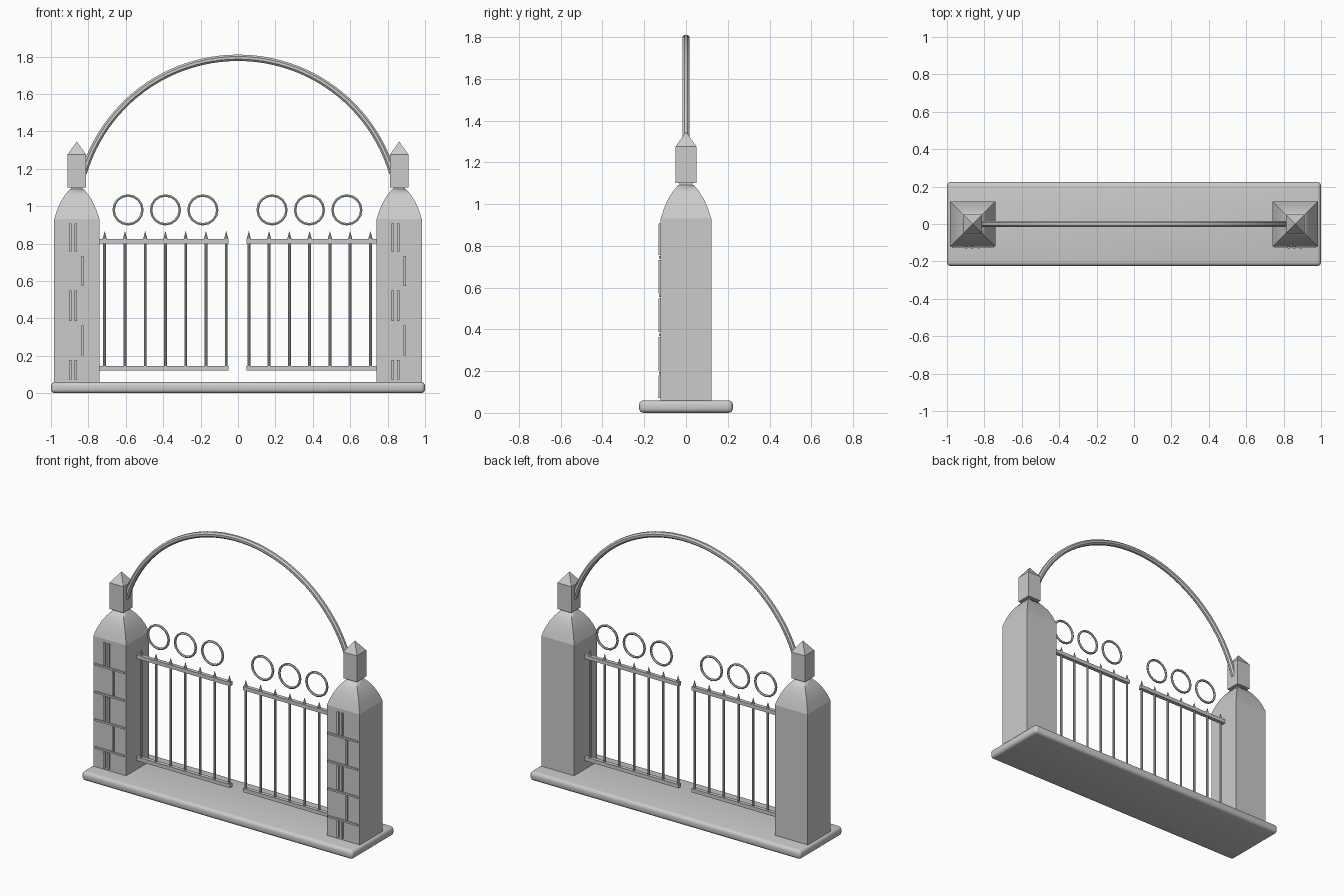
import bpy, bmesh, math
from mathutils import Matrix, Vector

if "Cube" in bpy.data.objects:
    bpy.data.objects.remove(bpy.data.objects["Cube"])

stone = bpy.data.materials.new("grey")
stone.diffuse_color = (0.6, 0.6, 0.6, 1)
stone.use_nodes = True
stone.node_tree.nodes["Principled BSDF"].inputs["Base Color"].default_value = stone.diffuse_color


def finish(name, bm, smooth=False):
    bmesh.ops.recalc_face_normals(bm, faces=bm.faces)
    me = bpy.data.meshes.new(name)
    bm.to_mesh(me)
    bm.free()
    me.materials.append(stone)
    ob = bpy.data.objects.new(name, me)
    bpy.context.collection.objects.link(ob)
    if smooth:
        bpy.ops.object.select_all(action='DESELECT')
        ob.select_set(True)
        bpy.context.view_layer.objects.active = ob
        bpy.ops.object.shade_smooth_by_angle(angle=math.radians(40))
    return ob


def box(bm, x0, x1, y0, y1, z0, z1):
    m = Matrix.Translation(((x0 + x1) / 2, (y0 + y1) / 2, (z0 + z1) / 2))
    m @= Matrix.Diagonal((x1 - x0, y1 - y0, z1 - z0, 1))
    bmesh.ops.create_cube(bm, size=1, matrix=m)


def square_stack(bm, x, profile):
    """Square cross-sections given as (half width, height)."""
    rings = [[bm.verts.new((x + sx * h, sy * h, z))
              for sx, sy in ((-1, -1), (1, -1), (1, 1), (-1, 1))] for h, z in profile]
    for a, b in zip(rings, rings[1:]):
        for i in range(4):
            bm.faces.new((a[i], a[(i + 1) % 4], b[(i + 1) % 4], b[i]))
    bm.faces.new(rings[0][::-1])
    bm.faces.new(rings[-1])


def sweep(bm, centre, major, minor, a0, a1, steps, sides, closed):
    """Round tube along an arc in the xz plane."""
    rings = []
    for i in range(steps if closed else steps + 1):
        a = a0 + (a1 - a0) * i / steps
        out = Vector((math.cos(a), 0, math.sin(a)))
        rings.append([])
        for j in range(sides):
            b = math.tau * (j + 0.5) / sides
            p = centre + out * (major + minor * math.cos(b)) + Vector((0, minor * math.sin(b), 0))
            rings[-1].append(bm.verts.new(p))
    pairs = list(zip(rings, rings[1:])) + ([(rings[-1], rings[0])] if closed else [])
    for a, b in pairs:
        for j in range(sides):
            k = (j + 1) % sides
            bm.faces.new((a[j], a[k], b[k], b[j]))
    if not closed:
        bm.faces.new(rings[0])
        bm.faces.new(rings[-1])


# Rounded base slab
bm = bmesh.new()
box(bm, -1, 1, -0.225, 0.225, 0, 0.06)
bmesh.ops.bevel(bm, geom=bm.edges[:], offset=0.022, segments=4, profile=0.5, affect='EDGES')
finish("base_slab", bm, True)

PX, HW = 0.862, 0.121
for side, cx in (("left", -PX), ("right", PX)):
    # Pillar shaft and its domed cap
    bm = bmesh.new()
    square_stack(bm, cx, [(HW, 0.05), (HW, 0.93)])
    finish(side + "_pillar", bm)
    bm = bmesh.new()
    square_stack(bm, cx, [(HW, 0.93), (0.105, 0.98), (0.085, 1.025), (0.063, 1.06),
                          (0.038, 1.09), (0.03, 1.092), (0.03, 1.102)])
    finish(side + "_pillar_cap", bm, True)
    # Lantern block with pointed roof
    bm = bmesh.new()
    square_stack(bm, cx, [(0.05, 1.1), (0.05, 1.275), (0.0005, 1.345)])
    finish(side + "_lantern", bm)
    # Raised joint strips on the front of the pillar
    bm = bmesh.new()
    levels = [0.06, 0.19, 0.375, 0.56, 0.745, 0.92]
    for z in levels[1:-1]:
        box(bm, cx - 0.11, cx + 0.11, -0.129, -0.115, z - 0.006, z + 0.006)
    for i, (z0, z1) in enumerate(zip(levels, levels[1:])):
        for dx in ((-0.035, -0.005) if i % 2 == 0 else (0.03,)):
            box(bm, cx + dx - 0.006, cx + dx + 0.006, -0.132, -0.115, z0 + 0.012, z1 - 0.012)
    finish(side + "_joint_strips", bm)

for side, x0, x1, first, ring0 in (("left", -0.745, -0.05, -0.713, -0.588),
                                   ("right", 0.045, 0.745, 0.058, 0.182)):
    # Gate rails
    bm = bmesh.new()
    for z in (0.133, 0.813):
        box(bm, x0, x1, -0.0125, 0.0125, z - 0.0125, z + 0.0125)
    finish(side + "_gate_rails", bm)
    # Pickets with spear tips
    bm = bmesh.new()
    for i in range(7):
        x = first + i * 0.1083
        for r0, r1, z0, z1 in ((0.0075, 0.0075, 0.13, 0.83), (0.011, 0.0005, 0.825, 0.866)):
            bmesh.ops.create_cone(bm, cap_ends=True, segments=8, radius1=r0, radius2=r1,
                                  depth=z1 - z0, matrix=Matrix.Translation((x, 0, (z0 + z1) / 2)))
    finish(side + "_gate_pickets", bm, True)
    # Ornamental rings
    bm = bmesh.new()
    for i in range(3):
        sweep(bm, Vector((ring0 + 0.2 * i, 0, 0.98)), 0.077, 0.0075, 0, math.tau, 16, 6, True)
    finish(side + "_gate_rings", bm)

# Arch between the lanterns
bm = bmesh.new()
start = math.atan2(0.245, 0.825)
sweep(bm, Vector((0, 0, 0.933)), 0.86, 0.0185, start, math.pi - start, 48, 8, False)
finish("arch", bm, True)
